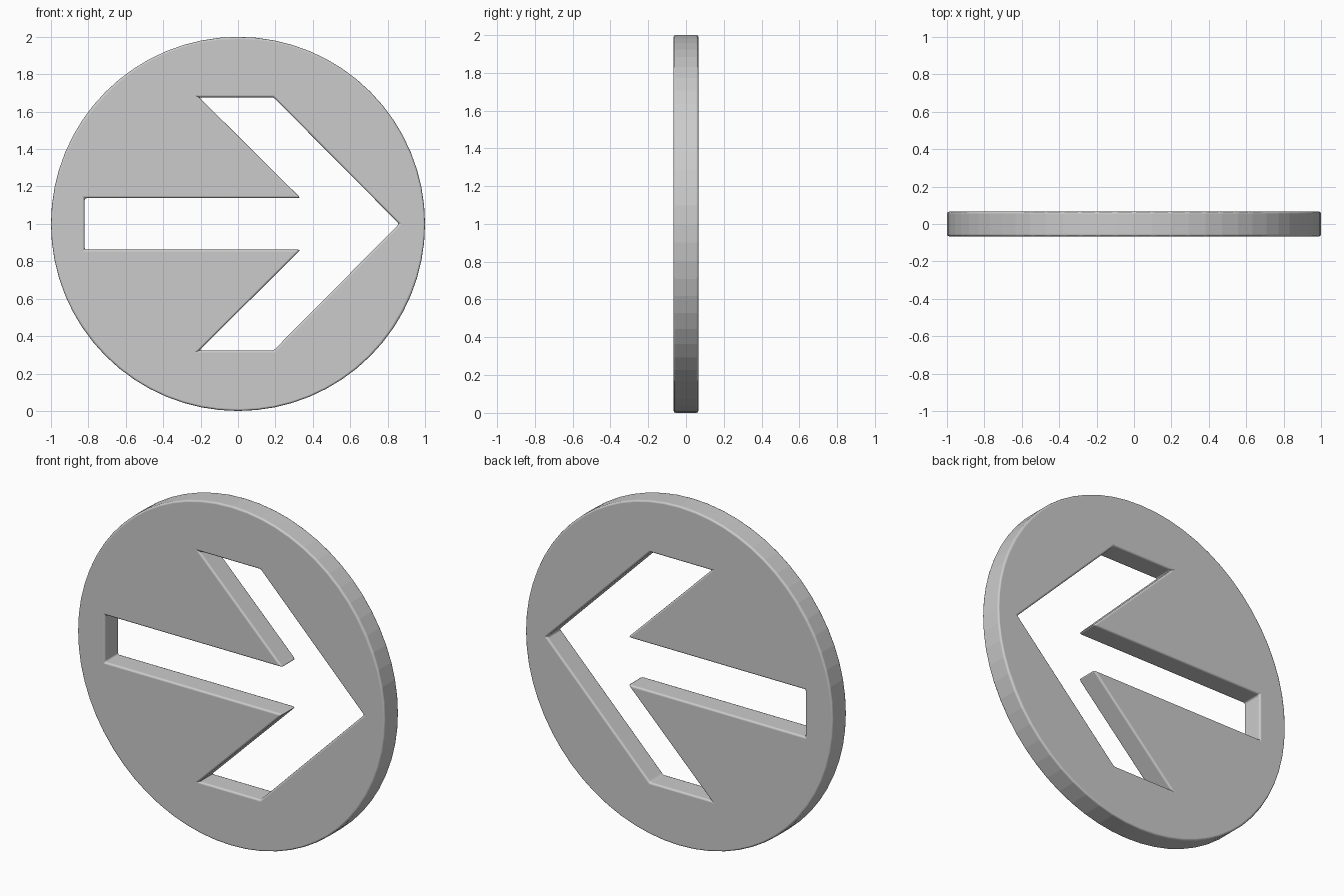
import bpy, bmesh, math

if "Cube" in bpy.data.objects:
    bpy.data.objects.remove(bpy.data.objects["Cube"])

HALF = 0.066   # half the plate thickness
SIDES = 64


def add_loop(bm, points):
    verts = [bm.verts.new((x, -HALF, z)) for x, z in points]
    return [bm.edges.new((v, verts[(i + 1) % len(verts)])) for i, v in enumerate(verts)]


# Round outline
circle = [(math.cos(2 * math.pi * i / SIDES), 1 + math.sin(2 * math.pi * i / SIDES))
          for i in range(SIDES)]

# Arrow hole: upper half, mirrored about the middle line
upper = [(-0.82, 0.138), (0.335, 0.138), (-0.208, 0.677), (0.19, 0.677)]
arrow = ([(x, 1 + z) for x, z in upper] + [(0.862, 1.0)]
         + [(x, 1 - z) for x, z in reversed(upper)])

# Fill between the outlines and thicken
bm = bmesh.new()
edges = add_loop(bm, circle) + add_loop(bm, arrow)
bmesh.ops.triangle_fill(bm, edges=edges, use_beauty=True)
cap = bmesh.ops.extrude_face_region(bm, geom=bm.faces[:], use_keep_orig=True)
new_verts = [g for g in cap["geom"] if isinstance(g, bmesh.types.BMVert)]
bmesh.ops.translate(bm, verts=new_verts, vec=(0, 2 * HALF, 0))
bmesh.ops.recalc_face_normals(bm, faces=bm.faces[:])

# Smooth faces, except the faceted rim
for f in bm.faces:
    c = f.calc_center_median()
    on_rim = abs(f.normal.y) < 0.5 and math.hypot(c.x, c.z - 1) > 0.98
    f.smooth = not on_rim

mesh = bpy.data.meshes.new("arrow_disc")
bm.to_mesh(mesh)
bm.free()
disc = bpy.data.objects.new("arrow_disc", mesh)
bpy.context.collection.objects.link(disc)

# Softened edges on the rim and the hole
bevel = disc.modifiers.new("soft_edges", 'BEVEL')
bevel.width = 0.012
bevel.segments = 2
bevel.limit_method = 'ANGLE'
bevel.angle_limit = math.radians(30)
bevel.harden_normals = True
